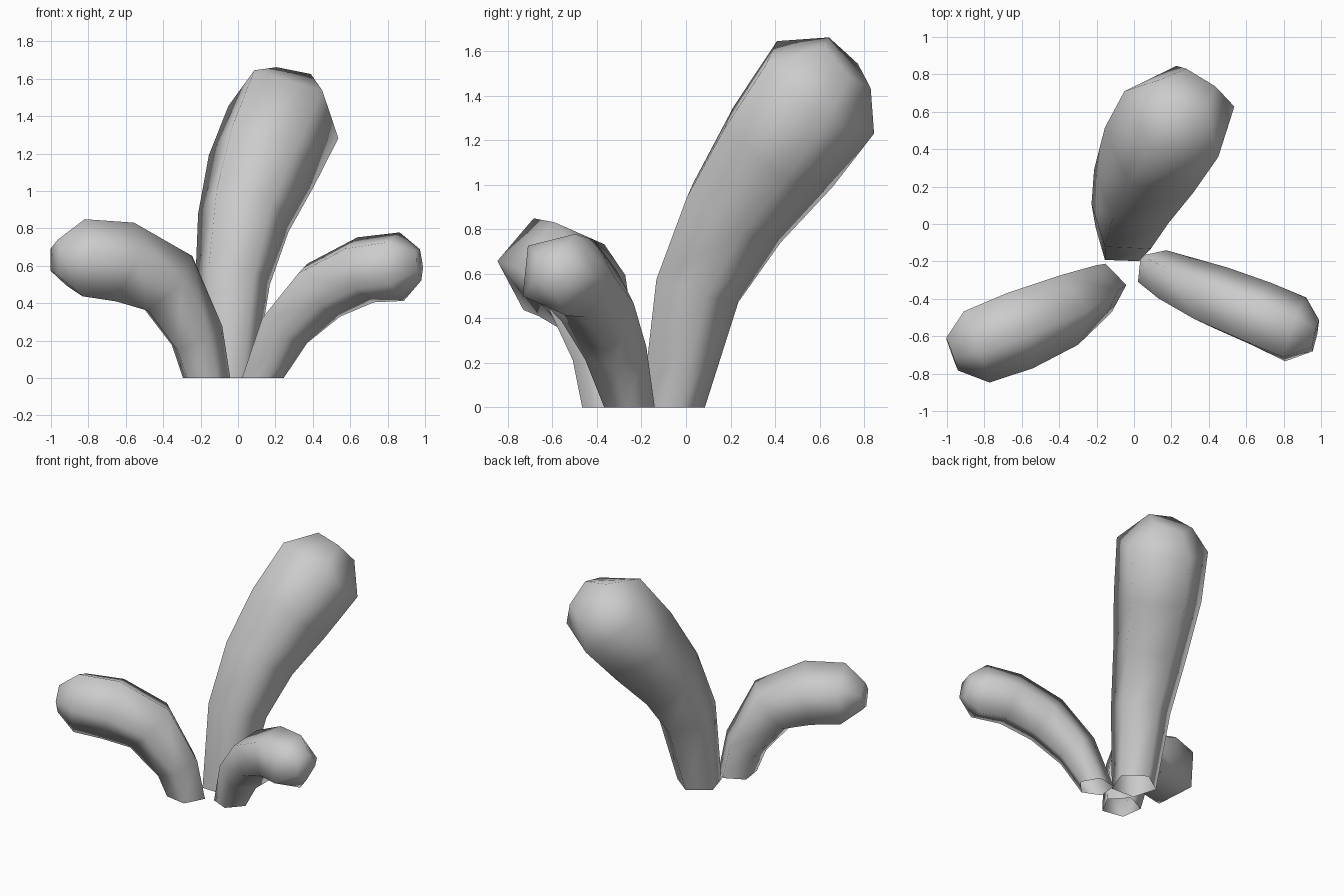
import bpy, bmesh, math
from mathutils import Vector

if "Cube" in bpy.data.objects:
    bpy.data.objects.remove(bpy.data.objects["Cube"])

grey = bpy.data.materials.new("plain_grey")
grey.diffuse_color = (0.6, 0.6, 0.6, 1)
grey.use_nodes = True
grey.node_tree.nodes["Principled BSDF"].inputs["Base Color"].default_value = grey.diffuse_color
SIDES = 5


def stalk(name, turn, rings):
    """Tapered bent tube, open at the foot; rings are (x, y, z, radius), turn is the azimuth of the first corner."""
    bm = bmesh.new()
    up = Vector((0, 0, 1))
    pts = [Vector(r[:3]) for r in rings]
    loops = []
    for i, (p, ring) in enumerate(zip(pts, rings)):
        if i == 0:
            direction = up
        else:
            direction = (pts[min(i + 1, len(pts) - 1)] - pts[i - 1]).normalized()
        tilt = up.rotation_difference(direction)
        loop = []
        for k in range(SIDES):
            a = math.radians(turn) + k * math.tau / SIDES
            offset = Vector((math.cos(a), math.sin(a), 0)) * ring[3]
            loop.append(bm.verts.new(p + tilt @ offset))
        loops.append(loop)
    # Side walls and rounded tip
    for lo, hi in zip(loops, loops[1:]):
        for k in range(SIDES):
            n = (k + 1) % SIDES
            bm.faces.new((lo[k], lo[n], hi[n], hi[k]))
    bm.faces.new(loops[-1])
    for f in bm.faces:
        f.smooth = True
    mesh = bpy.data.meshes.new(name)
    bm.to_mesh(mesh)
    bm.free()
    mesh.materials.append(grey)
    bpy.context.collection.objects.link(bpy.data.objects.new(name, mesh))


# Tall stalk leaning back
stalk("tall_stalk", 16, [
    (-0.06, -0.07, 0, 0.155), (-0.03, 0.035, 0.535, 0.21),
    (0.03, 0.20, 0.87, 0.26), (0.13, 0.40, 1.16, 0.31),
    (0.25, 0.59, 1.43, 0.325), (0.29, 0.72, 1.55, 0.16)])

# Short stalk bending to the front left
stalk("left_stalk", 8, [
    (-0.175, -0.345, 0, 0.135), (-0.225, -0.37, 0.215, 0.155),
    (-0.39, -0.46, 0.505, 0.207), (-0.63, -0.56, 0.615, 0.23),
    (-0.85, -0.645, 0.637, 0.218), (-0.975, -0.69, 0.64, 0.10)])

# Short stalk bending to the front right
stalk("right_stalk", -6, [
    (0.125, -0.25, 0, 0.12), (0.245, -0.315, 0.27, 0.15),
    (0.435, -0.40, 0.47, 0.18), (0.66, -0.49, 0.58, 0.19),
    (0.855, -0.575, 0.60, 0.194), (0.97, -0.60, 0.61, 0.09)])
